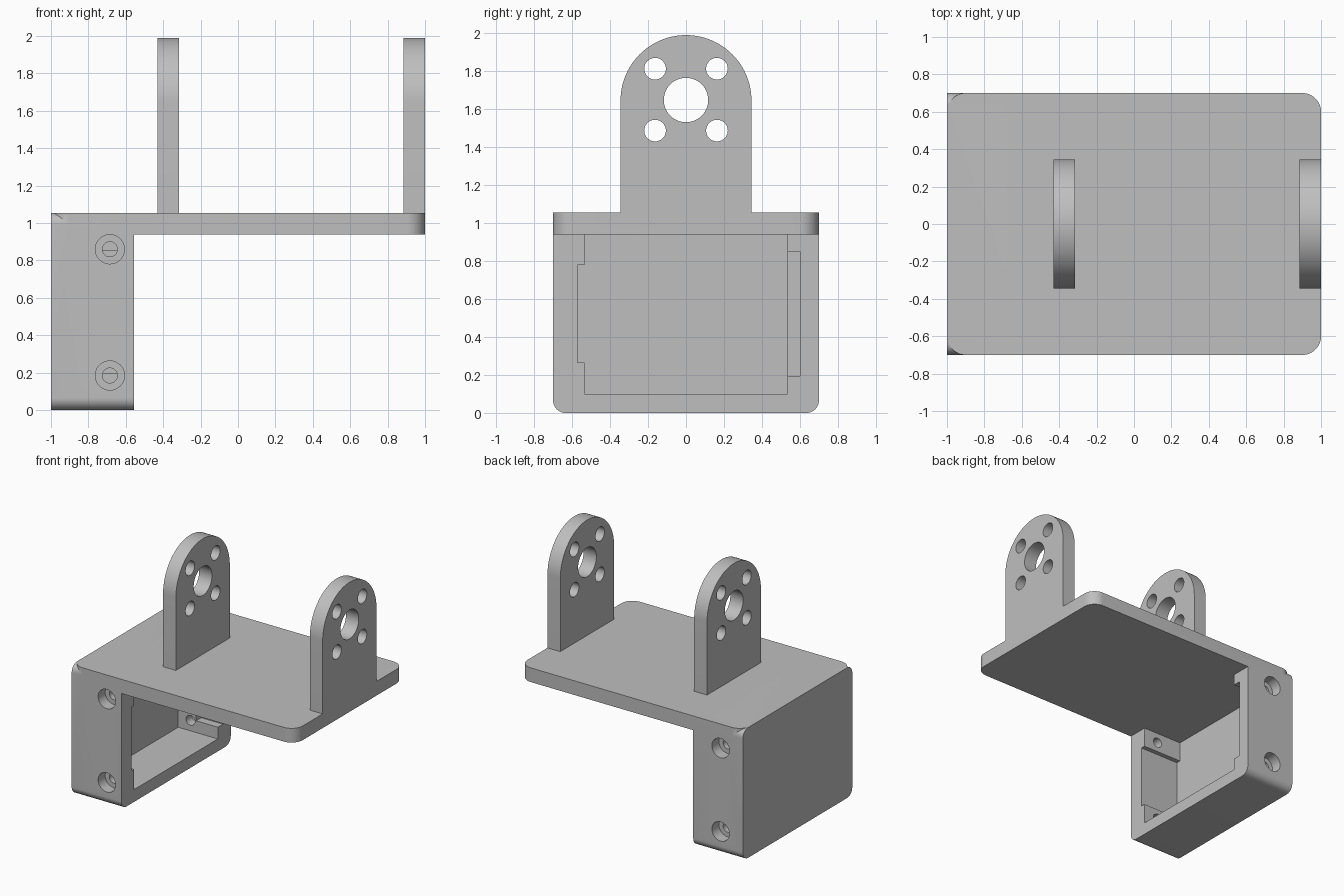
import bpy
import bmesh
from math import pi, cos, sin, radians

cube = bpy.data.objects.get("Cube")
if cube:
    bpy.data.objects.remove(cube, do_unlink=True)

grey = bpy.data.materials.new("light grey plastic")
grey.use_nodes = True
colour = (0.52, 0.52, 0.52, 1)
grey.diffuse_color = colour
grey.node_tree.nodes["Principled BSDF"].inputs["Base Color"].default_value = colour


def arc(u, v, r, start, end, steps):
    angles = [radians(start + (end - start) * i / steps) for i in range(steps + 1)]
    return [(u + r * cos(a), v + r * sin(a)) for a in angles]


def circle(u, v, r, steps=48):
    return arc(u, v, r, 0, 360, steps)[:-1]


def rectangle(u0, u1, v0, v1, r=0):
    if not r:
        return [(u0, v0), (u1, v0), (u1, v1), (u0, v1)]
    return (arc(u1 - r, v1 - r, r, 0, 90, 12) + arc(u0 + r, v1 - r, r, 90, 180, 12)
            + arc(u0 + r, v0 + r, r, 180, 270, 12) + arc(u1 - r, v0 + r, r, 270, 360, 12))


def prism(name, outline, axis, lo, hi):
    """Extrude a 2D outline along the x, y or z axis."""
    def place(u, v, w):
        return {"x": (w, u, v), "y": (u, w, v), "z": (u, v, w)}[axis]
    bm = bmesh.new()
    rings = [[bm.verts.new(place(u, v, w)) for u, v in outline] for w in (lo, hi)]
    bm.faces.new(rings[0])
    bm.faces.new(rings[1])
    n = len(outline)
    for i in range(n):
        j = (i + 1) % n
        bm.faces.new((rings[0][i], rings[0][j], rings[1][j], rings[1][i]))
    bmesh.ops.recalc_face_normals(bm, faces=bm.faces)
    mesh = bpy.data.meshes.new(name)
    bm.to_mesh(mesh)
    bm.free()
    mesh.materials.append(grey)
    obj = bpy.data.objects.new(name, mesh)
    bpy.context.collection.objects.link(obj)
    return obj


def combine(target, others, operation):
    """Apply booleans to the target and discard the helper solids."""
    for other in others:
        mod = target.modifiers.new("combine", "BOOLEAN")
        mod.operation = operation
        mod.solver = "EXACT"
        mod.object = other
        bpy.context.view_layer.update()
        graph = bpy.context.evaluated_depsgraph_get()
        mesh = bpy.data.meshes.new_from_object(target.evaluated_get(graph))
        target.modifiers.clear()
        target.data = mesh
        bpy.data.objects.remove(other, do_unlink=True)


TOP, UNDER = 1.055, 0.94        # plate faces
MOUTH, BACK = -0.555, -0.91     # open and closed ends of the pocket

# Housing: rounded block with a pocket open to +x
housing = prism("housing", rectangle(-0.7, 0.7, 0, TOP, 0.065), "x", -1, MOUTH)
cutters = [
    prism("pocket", rectangle(-0.535, 0.535, 0.1, UNDER), "x", BACK, -0.5),
    prism("shallow_notch", rectangle(-0.572, -0.5, 0.265, 0.78), "x", BACK, -0.5),
    prism("deep_notch", rectangle(0.5, 0.6, 0.195, 0.85), "x", -0.75, -0.5),
]
# Counterbored screw holes through both side walls
for side, x in ((-1, -0.685), (1, -0.80)):
    for z in (0.185, 0.86):
        for name, r, depth in (("screw_hole", 0.04, 0.3), ("counterbore", 0.078, 0.09)):
            ends = sorted((side * 0.75, side * (0.7 - depth)))
            cutters.append(prism(name, circle(x, z, r), "y", *ends))
combine(housing, cutters, "DIFFERENCE")

# Two upright lugs with a round top, a hub hole and four bolt holes
lugs = []
for name, x0, x1 in (("inner_lug", -0.43, -0.315), ("outer_lug", 0.885, 1)):
    profile = [(-0.345, 1), (0.345, 1)] + arc(0, 1.645, 0.345, 0, 180, 48)
    lug = prism(name, profile, "x", x0, x1)
    holes = [prism("hub_hole", circle(0, 1.648, 0.117), "x", x0 - 0.1, x1 + 0.1)]
    for sy in (-1, 1):
        for sz in (-1, 1):
            outline = circle(sy * 0.163, 1.65 + sz * 0.163, 0.057)
            holes.append(prism("bolt_hole", outline, "x", x0 - 0.1, x1 + 0.1))
    combine(lug, holes, "DIFFERENCE")
    lugs.append(lug)

# Top plate, fused with the other parts into one bracket
bracket = prism("bracket", rectangle(-1, 1, -0.7, 0.7, 0.1), "z", UNDER, TOP)
combine(bracket, [housing] + lugs, "UNION")

bpy.ops.object.select_all(action="DESELECT")
bracket.select_set(True)
bpy.context.view_layer.objects.active = bracket
bpy.ops.object.shade_smooth_by_angle(angle=pi / 6)
